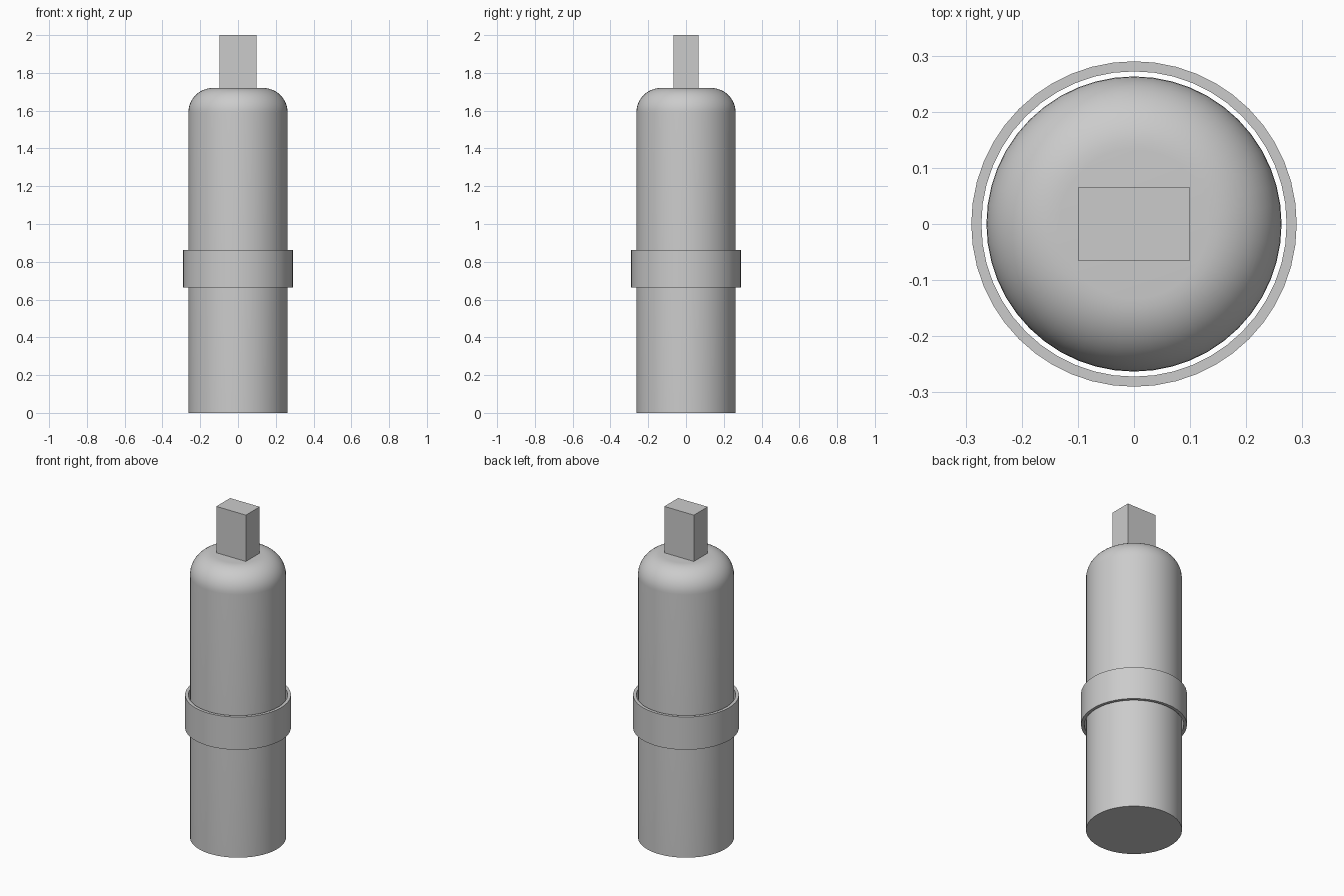
import bpy
import bmesh
from math import pi, sin, cos

cube = bpy.data.objects.get("Cube")
if cube:
    bpy.data.objects.remove(cube, do_unlink=True)

SEGMENTS = 48

grey = bpy.data.materials.new("light_grey")
grey.use_nodes = True
grey.diffuse_color = (0.6, 0.6, 0.6, 1)
grey.node_tree.nodes["Principled BSDF"].inputs["Base Color"].default_value = grey.diffuse_color


def add_object(name, bm, smooth=True):
    bmesh.ops.recalc_face_normals(bm, faces=bm.faces)
    mesh = bpy.data.meshes.new(name)
    bm.to_mesh(mesh)
    bm.free()
    mesh.materials.append(grey)
    obj = bpy.data.objects.new(name, mesh)
    bpy.context.collection.objects.link(obj)
    if smooth:
        bpy.ops.object.select_all(action="DESELECT")
        obj.select_set(True)
        bpy.context.view_layer.objects.active = obj
        bpy.ops.object.shade_smooth_by_angle(angle=pi / 6)
    return obj


def lathe(name, profile, closed=False):
    """Turn a (radius, height) profile around z; open profiles get flat caps."""
    bm = bmesh.new()
    rings = [[bm.verts.new((r * cos(2 * pi * i / SEGMENTS), r * sin(2 * pi * i / SEGMENTS), z))
              for i in range(SEGMENTS)] for r, z in profile]
    pairs = list(zip(rings, rings[1:]))
    if closed:
        pairs.append((rings[-1], rings[0]))
    else:
        bm.faces.new(rings[0])
        bm.faces.new(rings[-1])
    for low, high in pairs:
        for i in range(SEGMENTS):
            j = (i + 1) % SEGMENTS
            bm.faces.new((low[i], low[j], high[j], high[i]))
    return add_object(name, bm)


# Cylindrical body with a rounded shoulder
radius, top, fillet, steps = 0.263, 1.72, 0.13, 12
shoulder = [(radius - fillet + fillet * cos(pi / 2 * k / steps),
             top - fillet + fillet * sin(pi / 2 * k / steps)) for k in range(steps + 1)]
lathe("body", [(radius, 0)] + shoulder)

# Loose collar around the body, with a thin gap
inner, outer, low, high = 0.272, 0.29, 0.665, 0.863
lathe("collar", [(inner, low), (outer, low), (outer, high), (inner, high)], closed=True)

# Rectangular tang on top
bm = bmesh.new()
bmesh.ops.create_cube(bm, size=1)
bmesh.ops.scale(bm, vec=(0.198, 0.132, 2 - top), verts=bm.verts)
bmesh.ops.translate(bm, vec=(0, 0, (2 + top) / 2), verts=bm.verts)
add_object("tang", bm, smooth=False)
